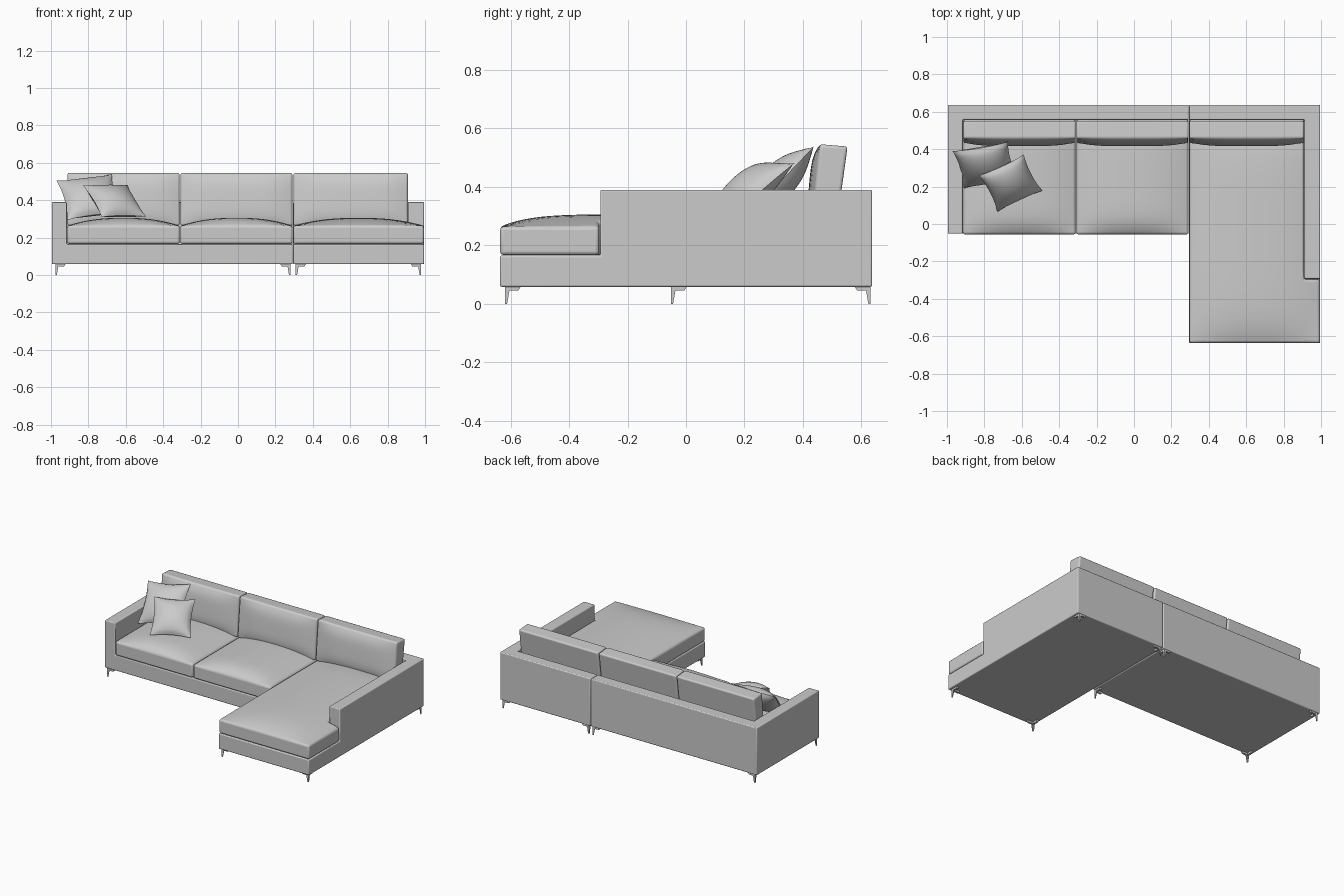
import bpy, bmesh
from mathutils import Vector

if "Cube" in bpy.data.objects:
    bpy.data.objects.remove(bpy.data.objects["Cube"])


def finish(name, bm, bevel=0.0, angle=0.8):
    bmesh.ops.recalc_face_normals(bm, faces=bm.faces)
    me = bpy.data.meshes.new(name)
    bm.to_mesh(me)
    bm.free()
    ob = bpy.data.objects.new(name, me)
    bpy.context.collection.objects.link(ob)
    bpy.ops.object.select_all(action='DESELECT')
    ob.select_set(True)
    bpy.context.view_layer.objects.active = ob
    bpy.ops.object.shade_smooth_by_angle(angle=0.7)
    if bevel:
        m = ob.modifiers.new("soft_edges", 'BEVEL')
        m.width, m.segments = bevel, 3
        m.limit_method, m.angle_limit = 'ANGLE', angle
        bpy.ops.object.modifier_apply(modifier=m.name)
        bpy.ops.object.shade_smooth_by_angle(angle=0.7)
    return ob


def span(a, b, n):
    return [a + (b - a) * i / n for i in range(n + 1)]


def solid(name, xs, ys, zs, filled, bevel, deform=None, clean=False):
    """Closed shell around the filled cells of a grid, optionally deformed."""
    bm = bmesh.new()
    verts = {}
    axes = (xs, ys, zs)

    def vert(idx):
        if idx not in verts:
            verts[idx] = bm.verts.new([axes[a][idx[a]] for a in range(3)])
        return verts[idx]

    def full(c):
        if any(c[a] < 0 or c[a] >= len(axes[a]) - 1 for a in range(3)):
            return False
        return filled(*[(axes[a][c[a]] + axes[a][c[a] + 1]) / 2 for a in range(3)])

    for i in range(len(xs) - 1):
        for j in range(len(ys) - 1):
            for k in range(len(zs) - 1):
                if not full((i, j, k)):
                    continue
                for a in range(3):
                    for s in (0, 1):
                        n = [i, j, k]
                        n[a] += 2 * s - 1
                        if full(tuple(n)):
                            continue
                        loop = []
                        for p, q in ((0, 0), (1, 0), (1, 1), (0, 1)):
                            c = [i, j, k]
                            c[a] += s
                            c[(a + 1) % 3] += p
                            c[(a + 2) % 3] += q
                            loop.append(vert(tuple(c)))
                        bm.faces.new(loop)
    bmesh.ops.recalc_face_normals(bm, faces=bm.faces)
    if clean:
        bmesh.ops.dissolve_limit(bm, angle_limit=0.02, verts=bm.verts, edges=bm.edges)
    if deform:
        for v in bm.verts:
            v.co = deform(v.co.copy())
    return finish(name, bm, bevel)


# Upholstered frames: base, back and outer arm in one shell
Z = [0.058, 0.165, 0.39]
solid("sofa_frame", [-0.995, -0.915, 0.292], [-0.052, 0.557, 0.637], Z,
      lambda x, y, z: z < 0.165 or x < -0.915 or y > 0.557, 0.006, clean=True)
solid("chaise_frame", [0.295, 0.912, 0.995], [-0.637, -0.293, 0.557, 0.637], Z,
      lambda x, y, z: z < 0.165 or y > 0.557 or (x > 0.912 and y > -0.293), 0.006, clean=True)


# Seat cushions with a crowned top
def seat(name, x0, x1, y0, y1, xs, ys, filled):
    def crown(p):
        u = (2 * p.x - x0 - x1) / (x1 - x0)
        v = (2 * p.y - y0 - y1) / (y1 - y0)
        if p.z > 0.2:
            p.z += 0.042 * (1 - abs(u) ** 2.4) * (1 - v ** 6)
        return p
    solid(name, xs, ys, [0.167, 0.264], filled, 0.012, crown)


for n, (a, b) in enumerate(((-0.913, -0.312), (-0.308, 0.291))):
    seat(f"seat_cushion_{n + 1}", a, b, -0.056, 0.556,
         span(a, b, 16), span(-0.056, 0.556, 20), lambda x, y, z: True)
seat("chaise_cushion", 0.296, 0.994, -0.636, 0.556,
     span(0.296, 0.910, 14) + span(0.910, 0.994, 2)[1:],
     span(-0.636, -0.297, 12) + span(-0.297, 0.556, 16)[1:],
     lambda x, y, z: x < 0.910 or y < -0.297)


# Back cushions, leaning back with a bulging front
def back(name, x0, x1):
    def lean(p):
        u = (2 * p.x - x0 - x1) / (x1 - x0)
        w = p.z
        front = 0.432 + 0.026 * w - 0.024 * (1 - u ** 4) * (1 - (2 * w - 1) ** 4)
        rear = 0.515 + 0.038 * w
        return Vector((p.x, front + (rear - front) * p.y, 0.265 + (0.281 - 0.008 * p.y) * w))
    solid(name, span(x0, x1, 16), [0, 0.5, 1], span(0, 1, 10),
          lambda x, y, z: True, 0.01, lean)


for n, (a, b) in enumerate(((-0.912, -0.312), (-0.308, 0.291), (0.296, 0.909))):
    back(f"back_cushion_{n + 1}", a, b)


# Throw pillows: pinched squares given by three corners and half thickness
def pillow(name, a, b, d, h, n=22):
    a, b, d = Vector(a), Vector(b), Vector(d)
    ux, uy = (b - a) / 2, (d - a) / 2
    mid = a + ux + uy
    normal = ux.cross(uy).normalized()
    bm = bmesh.new()
    for side in (-1, 1):
        g = []
        for u in span(-1, 1, n):
            row = []
            for v in span(-1, 1, n):
                t = h * max(0, (1 - u * u) * (1 - v * v)) ** 0.6
                pu = u * (1 - 0.09 * (1 - v * v))
                pv = v * (1 - 0.09 * (1 - u * u))
                row.append(bm.verts.new(mid + ux * pu + uy * pv + normal * side * t))
            g.append(row)
        for i in range(n):
            for j in range(n):
                bm.faces.new((g[i][j], g[i + 1][j], g[i + 1][j + 1], g[i][j + 1]))
    bmesh.ops.remove_doubles(bm, verts=bm.verts, dist=0.0002)
    finish(name, bm)


pillow("throw_pillow_rear", (-0.97, 0.39, 0.505), (-0.675, 0.44, 0.54), (-0.91, 0.19, 0.295), 0.06)
pillow("throw_pillow_front", (-0.83, 0.26, 0.48), (-0.59, 0.372, 0.482), (-0.73, 0.065, 0.31), 0.058)


# Corner legs: tapered angle-profile blade under an L-shaped plate
def leg(name, x, y, sx, sy):
    bm = bmesh.new()

    def angle_bar(size, t, z0, z1, shrink):
        pts = ((0, 0), (size, 0), (size, t), (t, t), (t, size), (0, size))
        low = [bm.verts.new((x + sx * p * shrink, y + sy * q * shrink, z0)) for p, q in pts]
        top = [bm.verts.new((x + sx * p, y + sy * q, z1)) for p, q in pts]
        bm.faces.new(low)
        bm.faces.new(top)
        for i in range(6):
            j = (i + 1) % 6
            bm.faces.new((low[i], low[j], top[j], top[i]))
    angle_bar(0.016, 0.005, 0.0, 0.046, 0.5)
    angle_bar(0.055, 0.016, 0.046, 0.059, 0.85)
    finish(name, bm)


for part, x0, x1, y0 in (("sofa", -0.977, 0.281, -0.052), ("chaise", 0.308, 0.979, -0.62)):
    for row, y, sy in (("front", y0, 1), ("back", 0.632, -1)):
        leg(f"{part}_{row}_left_leg", x0, y, 1, sy)
        leg(f"{part}_{row}_right_leg", x1, y, -1, sy)
